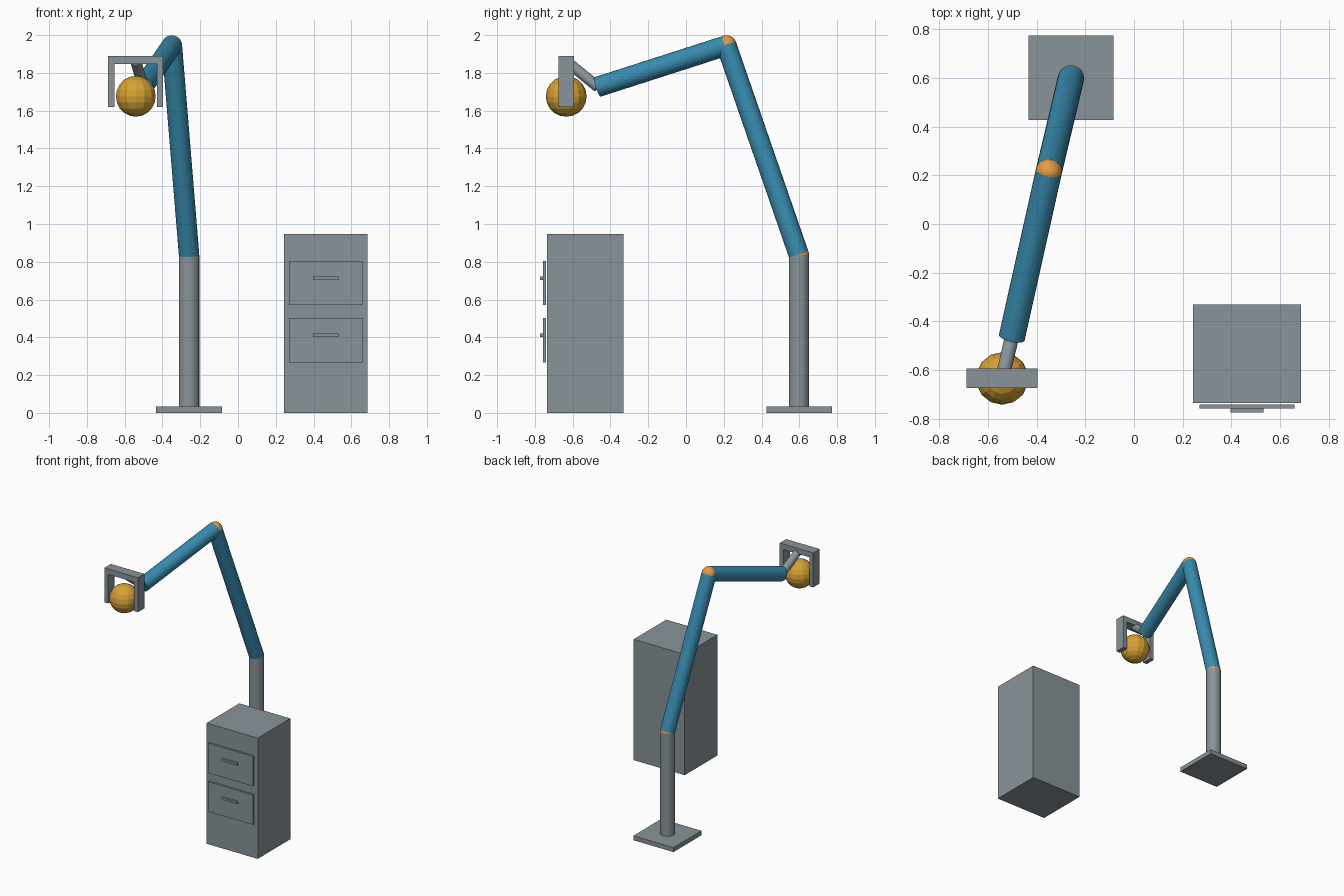
import bpy
from mathutils import Vector

if "Cube" in bpy.data.objects:
    bpy.data.objects.remove(bpy.data.objects["Cube"])


def material(name, rgb):
    m = bpy.data.materials.new(name)
    m.diffuse_color = (*rgb, 1)
    m.use_nodes = True
    m.node_tree.nodes["Principled BSDF"].inputs["Base Color"].default_value = m.diffuse_color
    return m


GRAY = material("steel gray", (0.25, 0.295, 0.32))
BLUE = material("arm blue", (0.04, 0.26, 0.43))
GOLD = material("ball gold", (0.67, 0.36, 0.035))
ORANGE = material("joint orange", (0.78, 0.33, 0.06))


def finish(name, mat):
    o = bpy.context.object
    o.name = name
    o.data.materials.append(mat)
    return o


def box(name, x, y, z, mat=GRAY):
    """Box from (min, max) ranges on each axis."""
    bpy.ops.mesh.primitive_cube_add(size=1, location=[(a + b) / 2 for a, b in (x, y, z)])
    o = finish(name, mat)
    o.scale = [b - a for a, b in (x, y, z)]
    bpy.ops.object.transform_apply(location=False, rotation=False, scale=True)


def rod(name, start, end, r, mat):
    """Cylinder between two points."""
    d = Vector(end) - Vector(start)
    bpy.ops.mesh.primitive_cylinder_add(vertices=24, radius=r, depth=d.length,
                                        location=(Vector(start) + Vector(end)) / 2)
    o = finish(name, mat)
    o.rotation_euler = d.to_track_quat('Z', 'Y').to_euler()


def ball(name, center, r, segments, rings, mat):
    bpy.ops.mesh.primitive_uv_sphere_add(segments=segments, ring_count=rings,
                                         radius=r, location=center)
    finish(name, mat)


# Joint positions along the arm
SHOULDER = (-0.259, 0.598, 0.835)
ELBOW = (-0.35, 0.214, 1.945)
WRIST = (-0.502, -0.467, 1.726)
HAND = (-0.541, -0.634, 1.862)
R = 0.054

# Base plate and post
box("base_plate", (-0.433, -0.085), (0.427, 0.773), (0, 0.035))
rod("post", (SHOULDER[0], SHOULDER[1], 0.03), SHOULDER, R, GRAY)

# Arm links and joints
rod("upper_arm", SHOULDER, ELBOW, R, BLUE)
rod("forearm", ELBOW, WRIST, R, BLUE)
rod("wrist", WRIST, HAND, 0.029, GRAY)
ball("shoulder_joint", SHOULDER, R, 24, 16, ORANGE)
ball("elbow_joint", ELBOW, R, 24, 16, ORANGE)

# Gripper: crossbar and two fingers holding a ball
GY = (-0.674, -0.594)
box("gripper_bar", (-0.687, -0.396), GY, (1.847, 1.89))
for side, x in (("left", (-0.687, -0.653)), ("right", (-0.43, -0.396))):
    box(side + "_finger", x, GY, (1.62, 1.89))
ball("held_ball", (-0.541, -0.634, 1.676), 0.108, 14, 10, GOLD)

# Cabinet with two drawers
box("cabinet", (0.243, 0.686), (-0.735, -0.331), (0, 0.946))
for name, z in (("lower", 0.268), ("upper", 0.570)):
    box(name + "_drawer", (0.269, 0.659), (-0.757, -0.742), (z, z + 0.234))
    box(name + "_handle", (0.397, 0.531), (-0.773, -0.757), (z + 0.134, z + 0.151))
